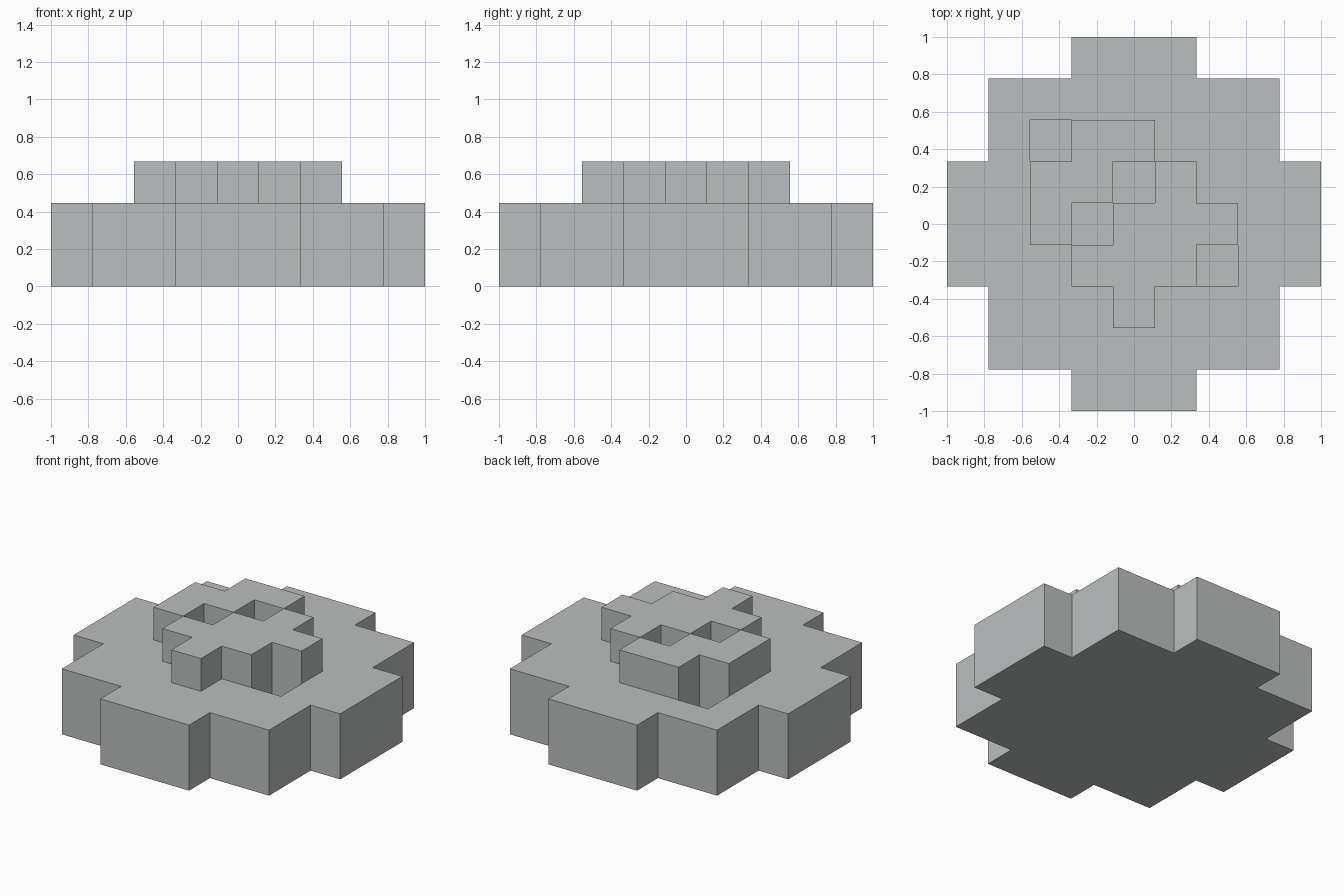
import bpy, bmesh
from mathutils import Vector

cube = bpy.data.objects.get("Cube")
if cube:
    bpy.data.objects.remove(cube, do_unlink=True)

CELL = 2 / 9

stone = bpy.data.materials.new("light_grey")
stone.use_nodes = True
grey = (0.5, 0.52, 0.52, 1)
stone.diffuse_color = grey
stone.node_tree.nodes["Principled BSDF"].inputs["Base Color"].default_value = grey

# Emblem seen from above: # raised block, o pit sunk into the base
EMBLEM = ["o##..",
          "##o#.",
          "#o###",
          ".###o",
          "..#.."]


def emblem_cells(mark, level):
    return {(c - 2, 2 - r, level) for r, row in enumerate(EMBLEM)
            for c, ch in enumerate(row) if ch == mark}


def disc_cells(level):
    """Stepped round slab: a square with a wide tab on each side."""
    span = range(-4, 5)
    return {(x, y, level) for x in span for y in span
            if max(abs(x), abs(y)) < 4 or min(abs(x), abs(y)) < 2}


parts = {
    "base_floor": disc_cells(0),
    "base_upper": disc_cells(1) - emblem_cells("o", 1),
    "raised_emblem": emblem_cells("#", 2),
}
solid = set().union(*parts.values())


def build_part(name, cells):
    """Make the exposed block faces of one part."""
    bm = bmesh.new()
    for cell in sorted(cells):
        centre = Vector(cell) + Vector((0, 0, 0.5))
        for axis in range(3):
            for sign in (-1, 1):
                normal = Vector((0, 0, 0))
                normal[axis] = sign
                if tuple(int(a + b) for a, b in zip(cell, normal)) in solid:
                    continue
                u = Vector((0, 0, 0))
                u[(axis + 1) % 3] = 0.5
                v = normal.cross(u)
                mid = centre + normal * 0.5
                corners = (mid - u - v, mid + u - v, mid + u + v, mid - u + v)
                bm.faces.new([bm.verts.new(p * CELL) for p in corners])
    bmesh.ops.remove_doubles(bm, verts=bm.verts[:], dist=0.001)
    mesh = bpy.data.meshes.new(name)
    bm.to_mesh(mesh)
    bm.free()
    mesh.materials.append(stone)
    bpy.context.collection.objects.link(bpy.data.objects.new(name, mesh))


for name, cells in parts.items():
    build_part(name, cells)
